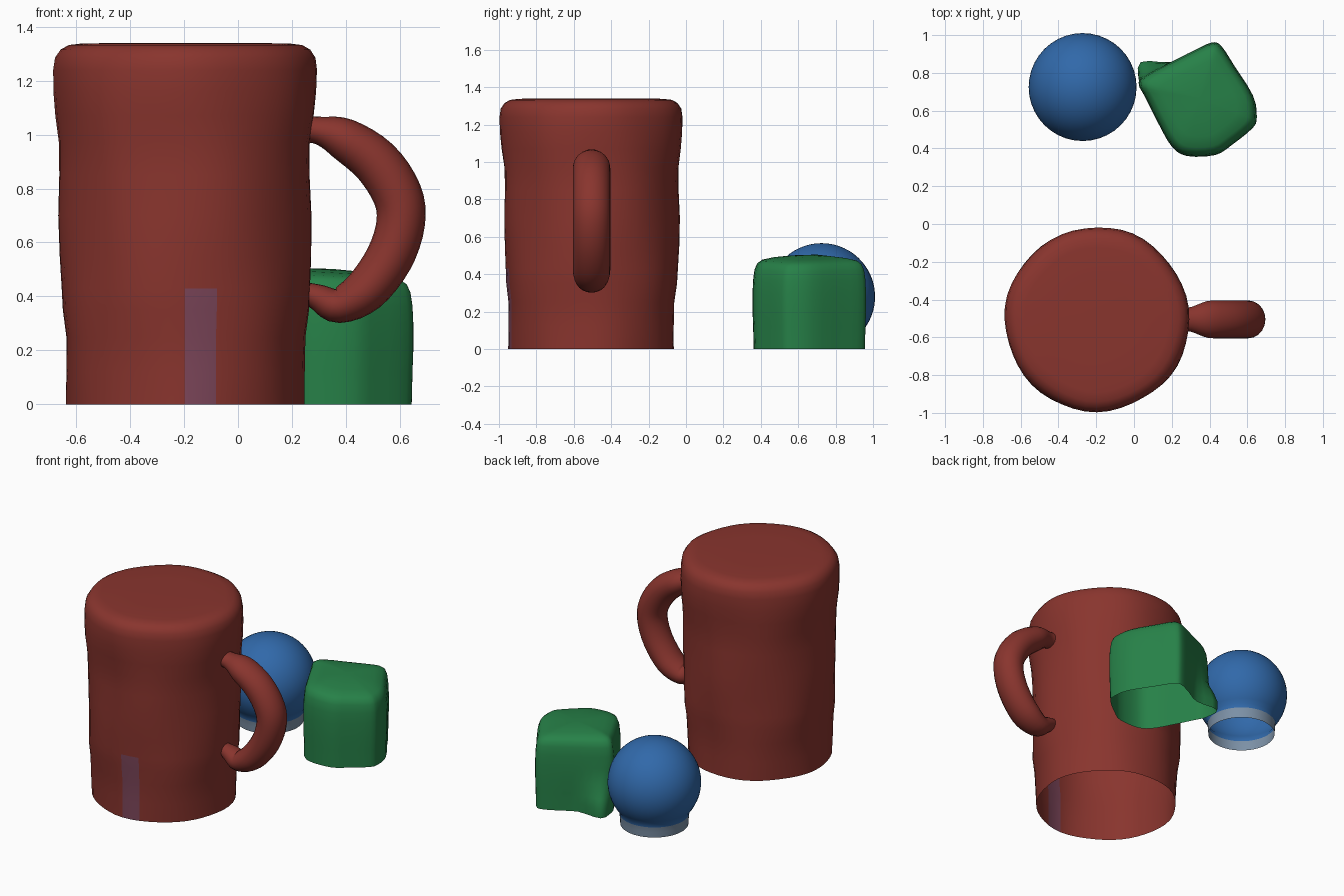
import bpy, bmesh, math
from mathutils import Vector

if "Cube" in bpy.data.objects:
    bpy.data.objects.remove(bpy.data.objects["Cube"])


def material(name, rgb):
    m = bpy.data.materials.new(name)
    m.diffuse_color = (*rgb, 1)
    m.use_nodes = True
    m.node_tree.nodes["Principled BSDF"].inputs["Base Color"].default_value = m.diffuse_color
    return m


def spline(pts, n, closed=False):
    """Catmull-Rom curve through a few points."""
    pts = [Vector(p) for p in pts]
    k, out = len(pts), []
    get = lambda i: pts[i % k] if closed else pts[max(0, min(k - 1, i))]
    for i in range(k if closed else k - 1):
        a, b, c, d = (get(i + j) for j in (-1, 0, 1, 2))
        for s in range(n):
            t = s / n
            out.append(0.5 * (2 * b + (c - a) * t + (2 * a - 5 * b + 4 * c - d) * t * t
                              + (3 * b - a - 3 * c + d) * t ** 3))
    return out if closed else out + [pts[-1]]


def loft(name, rings, tip, mats, start=None, pick=None):
    """Skin equal rings, close the end at tip, optionally the start too."""
    bm = bmesh.new()
    rows = [[bm.verts.new(p) for p in r] for r in rings]
    n = len(rows[0])
    for j in range(len(rows) - 1):
        for i in range(n):
            k = (i + 1) % n
            f = bm.faces.new((rows[j][i], rows[j][k], rows[j + 1][k], rows[j + 1][i]))
            if pick and pick(i, j):
                f.material_index = 1
    for row, p in ((rows[-1], tip), (rows[0], start)):
        if p is not None:
            v = bm.verts.new(p)
            for i in range(n):
                bm.faces.new((row[i], row[(i + 1) % n], v))
    bmesh.ops.recalc_face_normals(bm, faces=bm.faces)
    me = bpy.data.meshes.new(name)
    bm.to_mesh(me)
    bm.free()
    for m in mats:
        me.materials.append(m)
    me.shade_smooth()
    ob = bpy.data.objects.new(name, me)
    bpy.context.collection.objects.link(ob)
    return ob


def turned(cx, cy, profile, n, wobble=0.0):
    """Rings of a slightly uneven turned form."""
    rings = []
    for r, z in profile:
        ring = []
        for i in range(n):
            a = 2 * math.pi * i / n
            q = r + wobble * (math.sin(7 * a + 5 * z) + math.sin(4 * a - 9 * z + 1)) * 0.5
            ring.append((cx + q * math.cos(a), cy + q * math.sin(a), z))
        rings.append(ring)
    return rings


red = material("red", (0.25, 0.035, 0.027))
purple = material("purple", (0.2, 0.06, 0.1))
green = material("green", (0.02, 0.22, 0.065))
blue = material("blue", (0.03, 0.14, 0.40))
pale = material("pale_blue", (0.2, 0.28, 0.38))

# mug body: open underneath, closed flat top, faint strip on the front
mug = [(.440, 0), (.442, .12), (.446, .25), (.459, .35), (.461, .43), (.464, .55), (.467, .7),
       (.465, .85), (.468, .97), (.481, 1.07), (.487, 1.16), (.487, 1.24), (.480, 1.285),
       (.460, 1.315), (.430, 1.332), (.380, 1.338), (.2, 1.34)]
loft("mug_body", turned(-.196, -.505, mug, 48, .006), (-.196, -.505, 1.34), [red, purple],
     pick=lambda i, j: i in (36, 37) and j < 4)

# mug handle: elliptical section swept along a curve (x, z, radius)
path = spline([(.24, 1.02, .05), (.30, 1.015, .052), (.39, .985, .078), (.51, .9, .09),
               (.59, .78, .092), (.603, .67, .09), (.56, .54, .088), (.47, .42, .082),
               (.37, .367, .066), (.30, .395, .05), (.24, .42, .035)], 4)
rings = []
for i, p in enumerate(path):
    d = path[min(i + 1, len(path) - 1)] - path[max(i - 1, 0)]
    side = Vector((d.y, -d.x)).normalized()
    w = min(.1, p.z * 1.25)
    rings.append([(p.x + side.x * p.z * math.cos(a), -.505 + w * math.sin(a),
                   p.y + side.y * p.z * math.cos(a))
                  for a in (2 * math.pi * k / 20 for k in range(20))])
loft("mug_handle", rings, (path[-1].x, -.505, path[-1].y), [red],
     start=(path[0].x, -.505, path[0].y))

# ball with a short open foot
ball = [(.208, 0), (.21, .035), (.213, .07)]
for k in range(21):
    a = math.radians(-40 + k * 6.2)
    ball.append((.286 * math.cos(a), .28 + .286 * math.sin(a)))
loft("ball", turned(-.272, .725, ball, 40), (-.272, .725, .566), [blue, pale],
     pick=lambda i, j: j < 2)

# soft cube: rounded outline, domed top, open underneath, one flared lower corner
outline = [(.65, .57), (.63, .68), (.53, .84), (.46, .945), (.41, .96), (.32, .92), (.20, .86),
           (.08, .80), (.025, .745), (.06, .67), (.13, .53), (.20, .41), (.28, .36),
           (.43, .365), (.52, .42), (.63, .51)]
centre = Vector((.35, .665))
rings = []
for s, z, flare in ((.98, 0, 1), (.985, .06, 1), (.99, .12, .7), (1, .2, .15), (1, .3, 0),
                    (.99, .37, 0), (.965, .425, 0), (.92, .457, 0), (.84, .475, 0),
                    (.65, .488, 0), (.35, .498, 0)):
    pts = [Vector(p) for p in outline]
    pts[7] += Vector((-.05, .06)) * flare
    ring = []
    for p in spline(pts, 3, True):
        q = centre + (p - centre) * s
        lift = .06 * (centre.x - q.x) * max(0, (z - .3) / .2)
        ring.append((q.x, q.y, z + lift))
    rings.append(ring)
loft("soft_cube", rings, (centre.x, centre.y, .502), [green])
